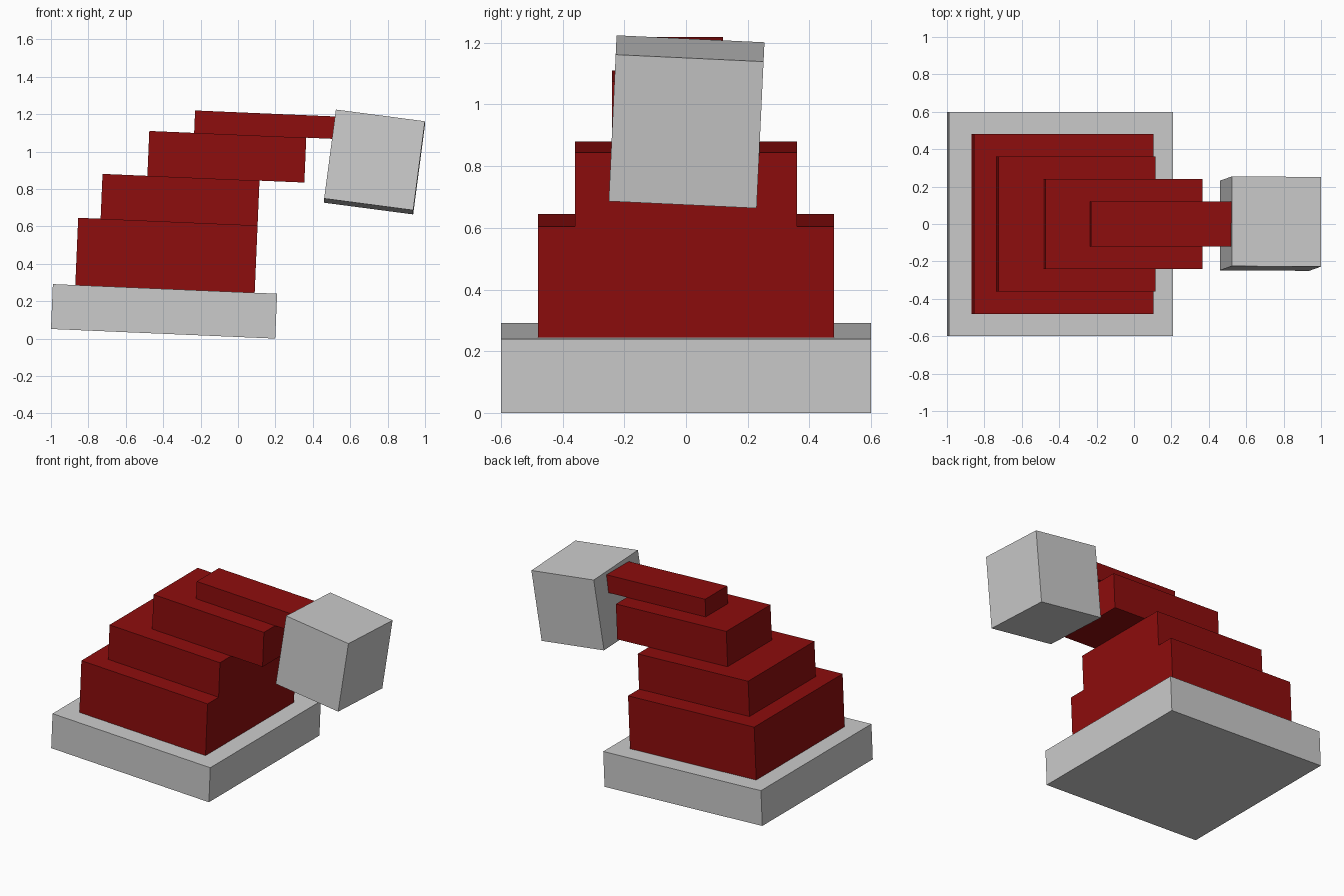
import bpy, bmesh, math
from mathutils import Matrix, Vector

if "Cube" in bpy.data.objects:
    bpy.data.objects.remove(bpy.data.objects["Cube"])


def material(name, rgb):
    m = bpy.data.materials.new(name)
    m.diffuse_color = (*rgb, 1)
    m.use_nodes = True
    m.node_tree.nodes["Principled BSDF"].inputs["Base Color"].default_value = m.diffuse_color
    return m


grey = material("light grey", (0.60, 0.60, 0.60))
red = material("deep red", (0.27, 0.004, 0.004))


def block(name, centre, size, rotation, mat):
    """Flat-faced box with the given centre, size and tilt."""
    bm = bmesh.new()
    bmesh.ops.create_cube(bm, size=1, matrix=Matrix.Diagonal((*size, 1)))
    mesh = bpy.data.meshes.new(name)
    bm.to_mesh(mesh)
    bm.free()
    mesh.materials.append(mat)
    ob = bpy.data.objects.new(name, mesh)
    ob.matrix_world = Matrix.Translation(centre) @ rotation
    bpy.context.collection.objects.link(ob)


# stack leaning slightly down to the right: offset of the left end, length, width, height
lean = Matrix.Rotation(math.radians(2.45), 4, 'Y')
corner = Vector((-1.0, 0, 0.0513))      # bottom left edge of the base
tiers = [
    ("base", 0.0, 1.20, 1.20, 0.24, grey),
    ("lower_tier", 0.12, 0.96, 0.96, 0.36, red),
    ("middle_tier", 0.24, 0.84, 0.72, 0.24, red),
    ("upper_tier", 0.48, 0.84, 0.48, 0.24, red),
    ("arm", 0.72, 0.84, 0.24, 0.12, red),
]
z = 0
for name, left, length, width, height, mat in tiers:
    centre = corner + lean @ Vector((left + length / 2, 0, z + height / 2))
    block(name, centre, (length, width, height), lean, mat)
    z += height

# cube held at the end of the arm, tilted two ways
tilt = Matrix.Rotation(math.radians(-2.7), 4, 'X') @ Matrix.Rotation(math.radians(7.5), 4, 'Y')
block("end_cube", Vector((0.73, 0.002, 0.944)), (0.48, 0.48, 0.48), tilt, grey)
